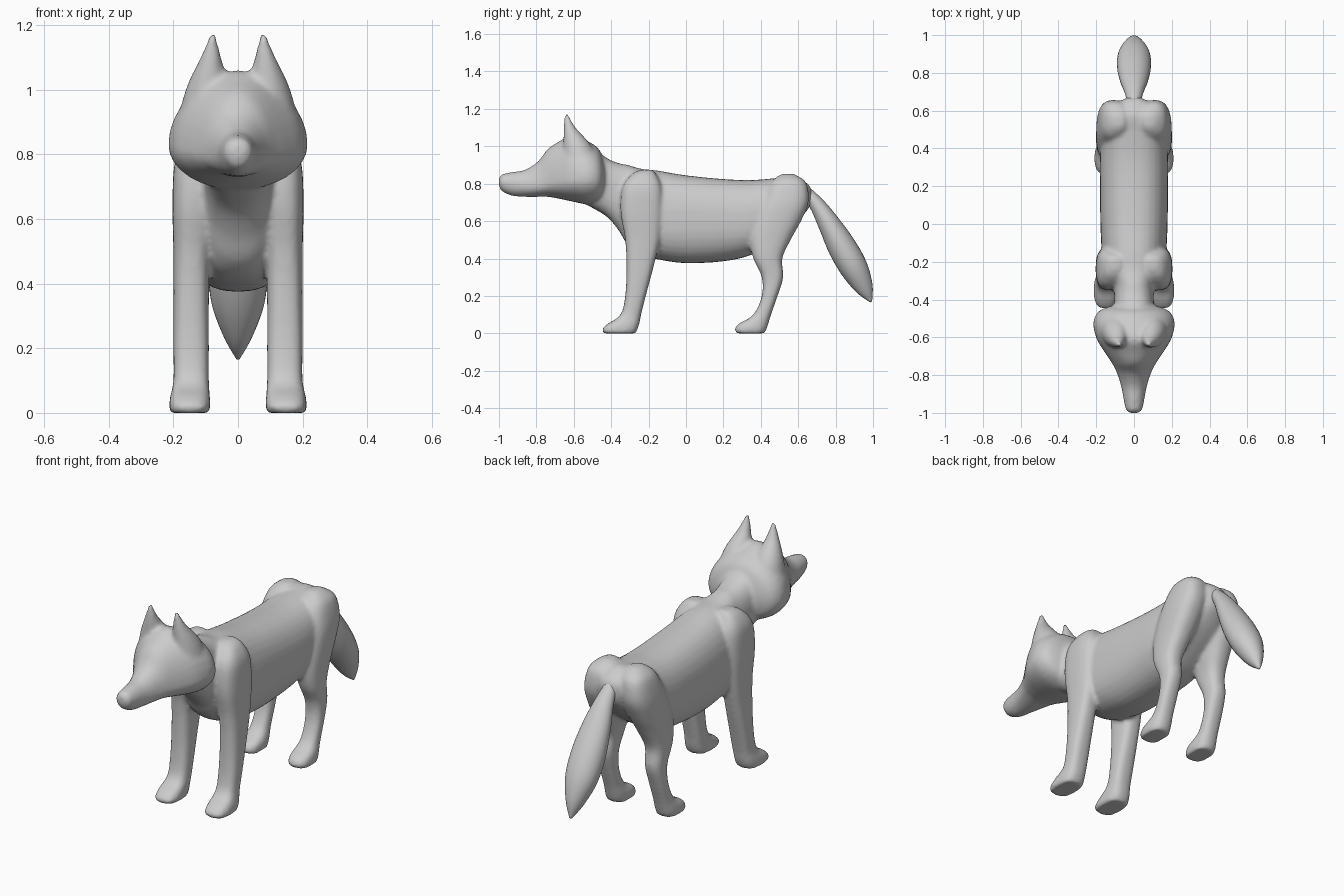
import bpy, bmesh
from math import cos, sin, pi, copysign

N = 32       # points around each cross-section
STEPS = 5    # rings interpolated between key rings


def spline(keys):
    """Catmull-Rom interpolation of rows of numbers."""
    out = []
    for i in range(len(keys) - 1):
        a, b = keys[max(i - 1, 0)], keys[i]
        c, d = keys[i + 1], keys[min(i + 2, len(keys) - 1)]
        for s in range(STEPS):
            t = s / STEPS
            out.append([0.5 * (2*q + (r-p)*t + (2*p - 5*q + 4*r - u)*t*t + (3*q - p - 3*r + u)*t**3)
                        for p, q, r, u in zip(a, b, c, d)])
    return out + [list(keys[-1])]


def unit_loop(power):
    """Rounded-square (superellipse) loop."""
    loop = []
    for i in range(N):
        c, s = cos(2*pi*i/N), sin(2*pi*i/N)
        loop.append((copysign(abs(c)**(2/power), c), copysign(abs(s)**(2/power), s)))
    return loop


def loft(bm, keys, place, power=2.0):
    """Skin rings placed by place(row, u, v) into a closed tube."""
    loop = unit_loop(power)
    rings = [[bm.verts.new(place(row, u, v)) for u, v in loop] for row in spline(keys)]
    faces = [bm.faces.new((r0[i], r0[(i+1) % N], r1[(i+1) % N], r1[i]))
             for r0, r1 in zip(rings, rings[1:]) for i in range(N)]
    faces += [bm.faces.new(rings[0][::-1]), bm.faces.new(rings[-1])]
    bmesh.ops.recalc_face_normals(bm, faces=faces)


# row: y, bottom z, widest z, top z, half width
def along_y(r, u, v):
    return (u*r[4], r[0], r[2] + v*((r[3]-r[2]) if v > 0 else (r[2]-r[1])))


# row: z, y min, y max, x min, x max
def along_z(side):
    return lambda r, u, v: (side*((r[3]+r[4])/2 + u*(r[4]-r[3])/2),
                            (r[1]+r[2])/2 + v*(r[2]-r[1])/2, r[0])


# row: y, z, half thickness, half width (slanted rings)
def along_tail(r, u, v):
    return (u*r[3], r[0] + v*r[2]*0.87, r[1] + v*r[2]*0.47)


def finish(bm, name):
    mesh = bpy.data.meshes.new(name)
    bm.to_mesh(mesh)
    bm.free()
    ob = bpy.data.objects.new(name, mesh)
    bpy.context.collection.objects.link(ob)
    for p in mesh.polygons:
        p.use_smooth = True
    return ob


HEAD = [(-1.0, .79, .81, .83, .022), (-.985, .76, .81, .85, .042), (-.93, .735, .80, .862, .055),
        (-.86, .73, .79, .875, .068), (-.79, .73, .79, .92, .09), (-.74, .73, .80, .985, .115),
        (-.68, .72, .81, 1.025, .155), (-.61, .705, .82, 1.06, .197), (-.53, .69, .83, 1.03, .216),
        (-.47, .70, .83, .99, .195), (-.44, .73, .83, .93, .14), (-.42, .80, .83, .88, .05)]
TORSO = [(-.6, .72, .85, 1.0, .10), (-.5, .67, .82, .99, .11), (-.42, .62, .78, .935, .105),
         (-.36, .55, .74, .91, .105), (-.31, .47, .68, .90, .115), (-.24, .42, .63, .88, .15),
         (-.15, .395, .6, .87, .17), (0, .375, .6, .845, .178), (.2, .385, .6, .825, .18),
         (.35, .42, .6, .82, .18), (.48, .5, .65, .83, .165), (.58, .58, .7, .84, .13),
         (.65, .66, .74, .80, .07), (.67, .70, .74, .77, .03)]
EAR = [(.85, -.65, -.45, .04, .20), (1.0, -.655, -.505, .03, .162), (1.1, -.654, -.59, .052, .116),
       (1.175, -.648, -.632, .07, .086)]
FRONT_LEG = [(0, -.44, -.27, .09, .21), (.02, -.45, -.26, .085, .213), (.05, -.42, -.25, .087, .21),
             (.1, -.35, -.24, .09, .2), (.2, -.325, -.215, .09, .2), (.35, -.318, -.175, .09, .2),
             (.5, -.325, -.14, .085, .2), (.65, -.35, -.125, .06, .203), (.78, -.34, -.13, .05, .195),
             (.85, -.29, -.16, .05, .16), (.875, -.24, -.18, .07, .12)]
HIND_LEG = [(0, .27, .42, .09, .205), (.02, .26, .43, .09, .21), (.05, .28, .44, .09, .207),
            (.1, .36, .455, .1, .197), (.2, .405, .49, .1, .195), (.3, .405, .52, .095, .195),
            (.4, .36, .515, .085, .2), (.5, .34, .56, .06, .2), (.6, .36, .615, .04, .2),
            (.7, .40, .655, .03, .195), (.8, .45, .645, .03, .17), (.84, .49, .60, .04, .13),
            (.853, .52, .57, .06, .10)]
TAIL = [(.63, .77, .03, .03), (.70, .69, .042, .05), (.765, .585, .06, .075), (.835, .46, .077, .09),
        (.90, .345, .075, .083), (.955, .24, .048, .045), (.99, .168, .006, .006)]

# body: head, torso, ears and legs fused into one smooth skin
bm = bmesh.new()
loft(bm, HEAD, along_y, 2.0)
loft(bm, TORSO, along_y, 2.4)
for side in (1, -1):
    loft(bm, EAR, along_z(side))
    loft(bm, FRONT_LEG, along_z(side), 2.8)
    loft(bm, HIND_LEG, along_z(side), 2.5)
body = finish(bm, "animal_body")
fuse = body.modifiers.new("fuse", 'REMESH')
fuse.mode = 'VOXEL'
fuse.voxel_size = 0.01
fuse.use_smooth_shade = True
soften = body.modifiers.new("soften", 'SMOOTH')
soften.factor = 0.5
soften.iterations = 8

# tail: leaf-shaped brush
bm = bmesh.new()
loft(bm, TAIL, along_tail)
finish(bm, "tail")
